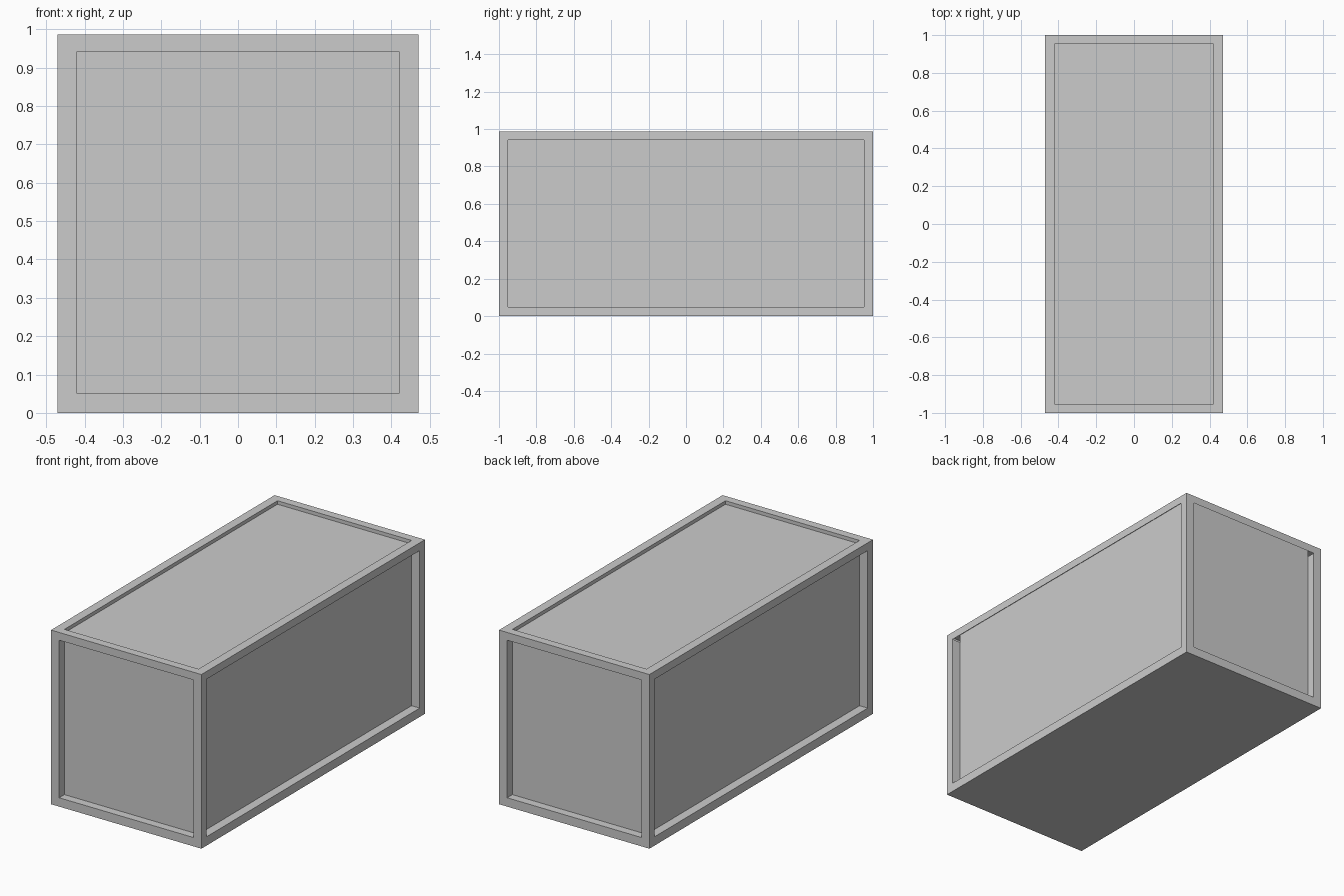
import bpy, bmesh
from mathutils import Vector

if "Cube" in bpy.data.objects:
    bpy.data.objects.remove(bpy.data.objects["Cube"])

LO, HI = Vector((-0.471, -1, 0)), Vector((0.471, 1, 0.986))              # outer box
IN_LO, IN_HI = Vector((-0.42, -0.953, 0.05)), Vector((0.42, 0.953, 0.942))  # openings
TOP_PANEL = 0.966


def box(lo, hi):
    bm = bmesh.new()
    bmesh.ops.create_cube(bm, size=1)
    for v in bm.verts:
        v.co = Vector([hi[i] if v.co[i] > 0 else lo[i] for i in range(3)])
    bm.normal_update()
    return bm


def finish(bm, name):
    mesh = bpy.data.meshes.new(name)
    bm.to_mesh(mesh)
    bm.free()
    bpy.context.collection.objects.link(bpy.data.objects.new(name, mesh))


# Outer frame: five faces inset, openings pushed inward, closed flat base
bm = box(LO, HI)
sides = [f for f in bm.faces if f.normal.z > -0.5]
bmesh.ops.inset_individual(bm, faces=sides, thickness=0.05)
for face in sides:
    axis = max(range(3), key=lambda i: abs(face.normal[i]))
    positive = face.normal[axis] > 0
    for v in face.verts:
        for i in range(3):
            if i != axis:
                mid = (LO[i] + HI[i]) / 2
                v.co[i] = IN_HI[i] if v.co[i] > mid else IN_LO[i]
    inner = bmesh.ops.extrude_discrete_faces(bm, faces=[face])["faces"][0]
    depth = TOP_PANEL if axis == 2 else (IN_HI if positive else IN_LO)[axis]
    for v in inner.verts:
        v.co[axis] = depth
    bmesh.ops.delete(bm, geom=[inner], context='FACES_ONLY')
bm.normal_update()
# The top rail is hollow underneath
ceilings = [f for f in bm.faces
            if f.normal.z < -0.5 and f.calc_center_median().z > 0.5]
bmesh.ops.delete(bm, geom=ceilings, context='FACES_ONLY')
finish(bm, "frame")

# Recessed panels: open-bottomed inner box
bm = box(IN_LO, Vector((IN_HI.x, IN_HI.y, TOP_PANEL)))
bmesh.ops.delete(bm, geom=[f for f in bm.faces if f.normal.z < -0.5], context='FACES_ONLY')
finish(bm, "panels")
